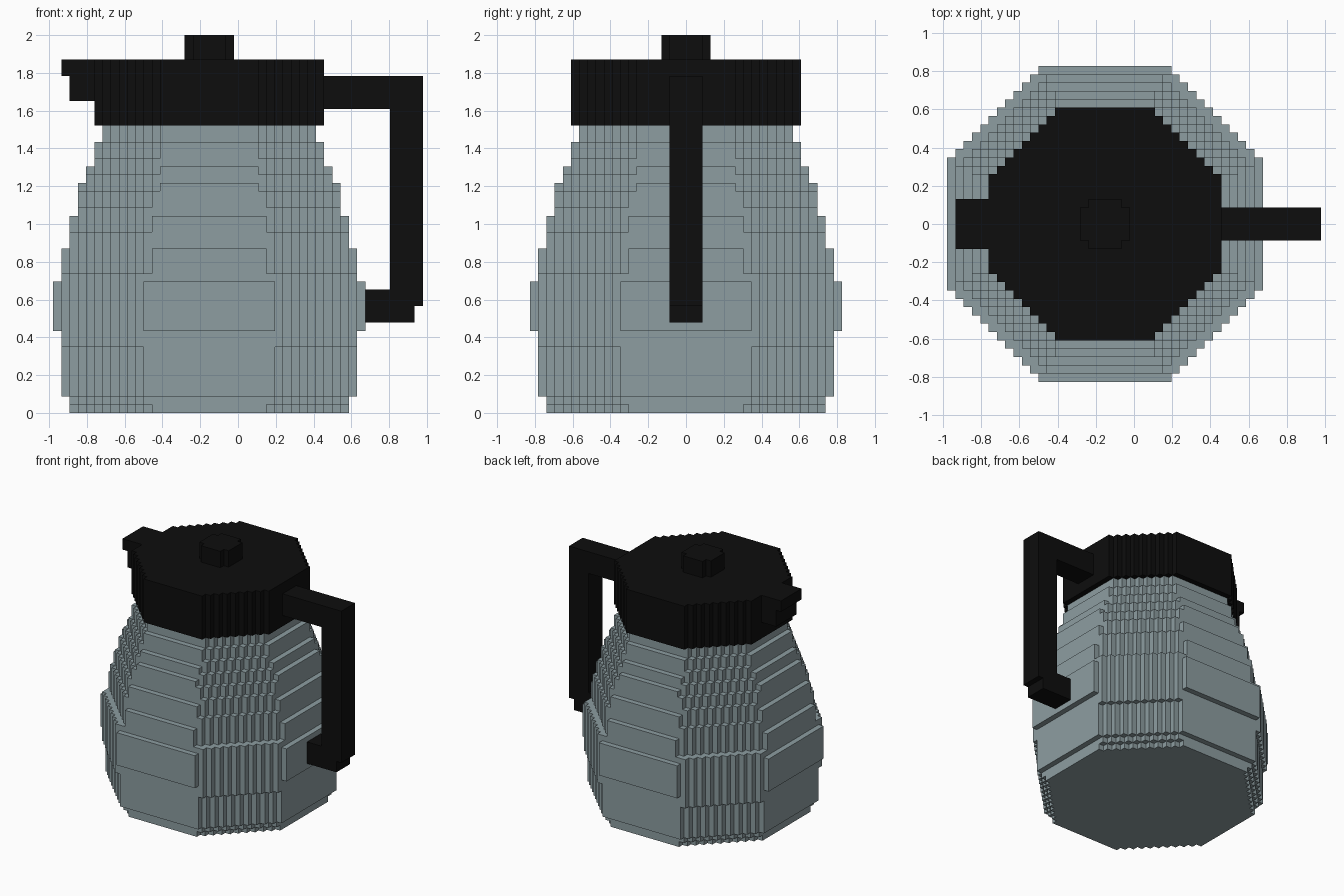
import bpy
import bmesh

cube = bpy.data.objects.get("Cube")
if cube:
    bpy.data.objects.remove(cube, do_unlink=True)

U = 2 / 46          # edge of one block
AXIS = -3.5         # pot axis along x, in blocks


def material(name, color, roughness):
    mat = bpy.data.materials.new(name)
    mat.use_nodes = True
    mat.diffuse_color = (*color, 1)
    shader = mat.node_tree.nodes["Principled BSDF"]
    shader.inputs["Base Color"].default_value = (*color, 1)
    shader.inputs["Roughness"].default_value = roughness
    return mat


steel = material("grey_steel", (0.266, 0.337, 0.356), 0.6)
black = material("black_plastic", (0.004, 0.004, 0.004), 0.6)


def stepped_octagon(half, flat):
    """Octagon outline whose diagonals are unit stair steps."""
    corner = []
    for i in range(half - flat):
        corner += [(half - i, flat + i), (half - i - 1, flat + i)]
    corner.append((flat, half))
    points = []
    for turn in range(4):
        for x, y in corner:
            for _ in range(turn):
                x, y = -y, x
            points.append((x + AXIS, y))
    return points


def rectangle(x0, x1, half_y):
    return [(x0, -half_y), (x1, -half_y), (x1, half_y), (x0, half_y)]


def build(name, mat, layers):
    """One object from stacked prisms: (outline, bottom, top) in blocks."""
    bm = bmesh.new()
    for outline, bottom, top in layers:
        base = bm.faces.new([bm.verts.new((x * U, y * U, bottom * U))
                             for x, y in outline])
        ext = bmesh.ops.extrude_face_region(bm, geom=[base], use_keep_orig=True)
        verts = [g for g in ext["geom"] if isinstance(g, bmesh.types.BMVert)]
        bmesh.ops.translate(bm, verts=verts, vec=(0, 0, (top - bottom) * U))
    bmesh.ops.recalc_face_normals(bm, faces=bm.faces)
    mesh = bpy.data.meshes.new(name)
    bm.to_mesh(mesh)
    bm.free()
    mesh.materials.append(mat)
    obj = bpy.data.objects.new(name, mesh)
    bpy.context.collection.objects.link(obj)
    return obj


# Pot body: (top of layer, half width, half length of the flat side)
PROFILE = [(1, 17, 7), (2, 17, 8), (8, 18, 8), (10, 18, 9), (16, 19, 8),
           (17, 18, 9), (20, 18, 7), (22, 17, 8), (24, 17, 7), (25, 16, 8),
           (27, 16, 7), (28, 16, 6), (29, 15, 7), (30, 15, 6), (31, 14, 7),
           (33, 14, 6), (35, 13, 6)]
layers, bottom = [], 0
for top, half, flat in PROFILE:
    layers.append((stepped_octagon(half, flat), bottom, top))
    bottom = top
build("pot_body", steel, layers)

# Lid and its knob
build("lid", black, [(stepped_octagon(14, 6), 35, 43)])
build("lid_knob", black, [(stepped_octagon(3, 2), 43, 46)])

# Spout lip on the model's right
lid_side = AXIS - 14
build("spout", black, [(rectangle(-20.5, lid_side, 3), 38, 41),
                       (rectangle(-21.5, lid_side, 3), 41, 43)])

# Handle on the model's left
build("handle_top_bar", black, [(rectangle(AXIS + 14, 18.5, 2), 37, 41)])
build("handle_grip", black, [(rectangle(18.5, 22.5, 2), 13, 41),
                             (rectangle(18.5, 21.5, 2), 11, 13)])
build("handle_lower_bar", black, [(rectangle(AXIS + 19, 18.5, 2), 11, 15)])
